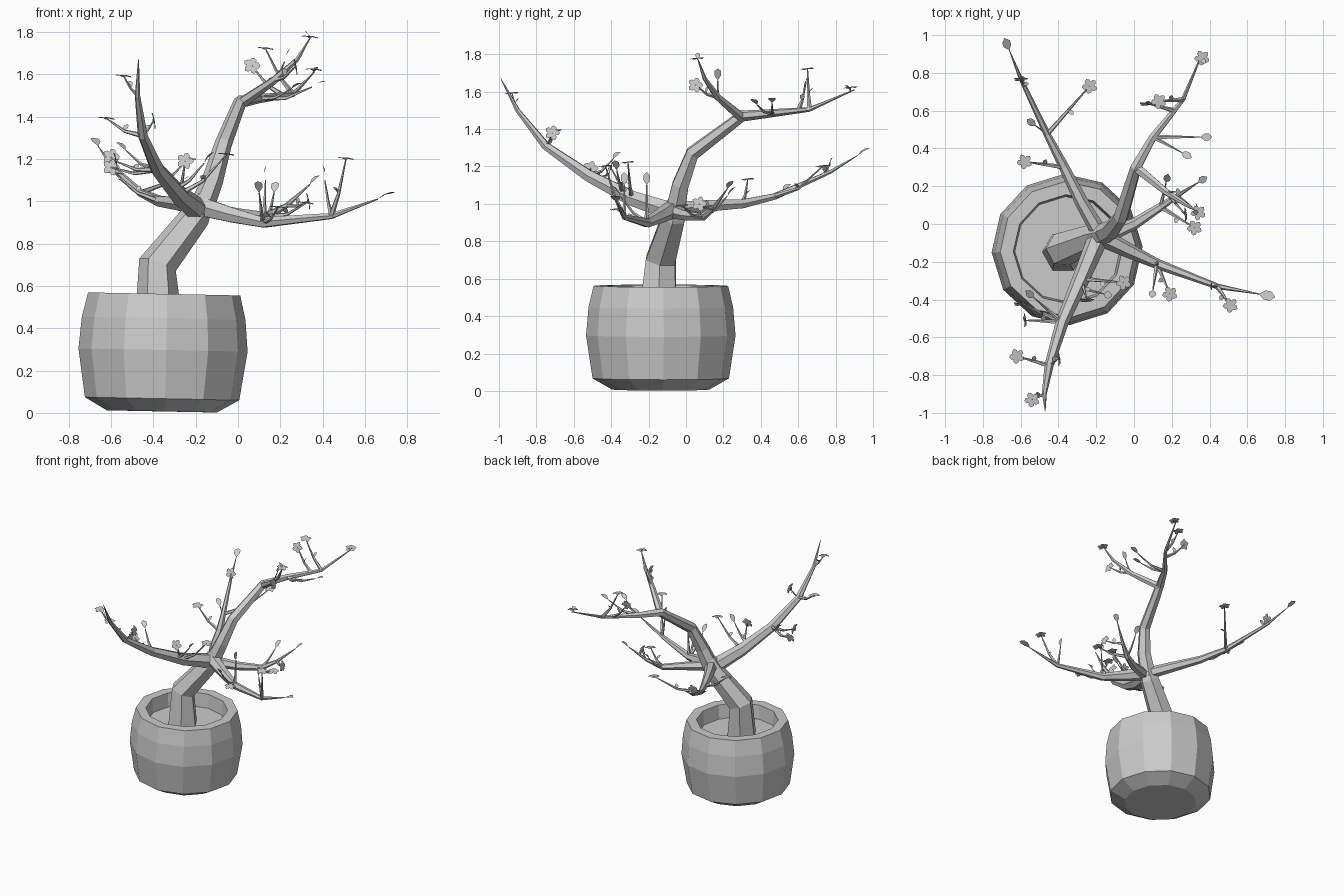
import bpy, bmesh, math
from mathutils import Vector, Matrix

cube = bpy.data.objects.get("Cube")
if cube:
    bpy.data.objects.remove(cube)

mat = bpy.data.materials.new("plain grey")
mat.use_nodes = True
grey = (0.6, 0.6, 0.6, 1)
mat.diffuse_color = grey
mat.node_tree.nodes["Principled BSDF"].inputs["Base Color"].default_value = grey

UP, SIDE, FRONT = Vector((.1, -.1, 1)), Vector((1, .1, .2)), Vector((.1, -1, .3))


def finish(bm, name):
    mesh = bpy.data.meshes.new(name)
    bm.to_mesh(mesh)
    bm.free()
    mesh.materials.append(mat)
    obj = bpy.data.objects.new(name, mesh)
    bpy.context.collection.objects.link(obj)
    return obj


def skin(bm, rings):
    """Join rings of vertices into a closed tube."""
    count = len(rings[0])
    faces = [bm.faces.new(rings[0]), bm.faces.new(rings[-1])]
    for low, high in zip(rings, rings[1:]):
        for i in range(count):
            faces.append(bm.faces.new((low[i], low[i - 1], high[i - 1], high[i])))
    bmesh.ops.recalc_face_normals(bm, faces=faces)


def tube(bm, points, thick, thin, sides):
    """Faceted limb that narrows evenly from thick to thin."""
    last = len(points) - 1
    along = (points[last] - points[0]).normalized()
    side = Vector((0, 1, 0)) if abs(along.x) > .8 else Vector((1, 0, 0))
    rings = []
    for k, p in enumerate(points):
        t = (points[min(k + 1, last)] - points[max(k - 1, 0)]).normalized()
        side = (side - t * side.dot(t)).normalized()
        across = t.cross(side)
        radius = thick + (thin - thick) * k / last
        angles = [math.tau * i / sides for i in range(sides)]
        rings.append([bm.verts.new(p + radius * (side * math.cos(a) + across * math.sin(a)))
                      for a in angles])
    skin(bm, rings)


def petal_shape(bm, at, basis, length, width):
    """Pointed, slightly cupped outline lying along the local X axis."""
    shape = [(0, 0, 0)]
    shape += [(f * length, -width, .1 * length) for f in (.4, .75)]
    shape += [(length, 0, 0)]
    shape += [(f * length, width, .1 * length) for f in (.75, .4)]
    bm.faces.new([bm.verts.new(at + basis @ Vector(c)) for c in shape])


def flower(bm, at, facing):
    basis = facing.to_track_quat("Z", "Y").to_matrix()
    for i in range(5):
        turn = Matrix.Rotation(math.tau * i / 5, 3, "Z")
        petal_shape(bm, at, basis @ turn, .042, .014)


def leaf(bm, at, along, length):
    petal_shape(bm, at, along.to_track_quat("X", "Z").to_matrix(), length, length * .26)


def branch(name, path, thick, thin, twigs=(), end_leaf=0):
    """Limb with twigs; each twig has its place along the path, its tip, and
    the way its flower faces, or None where it ends in a leaf."""
    points = [Vector(p) for p in path]
    wood, foliage = bmesh.new(), bmesh.new()
    tube(wood, points, thick, thin, 6)
    for place, tip, facing in twigs:
        k = min(int(place), len(points) - 2)
        start, tip = points[k].lerp(points[k + 1], place - k), Vector(tip)
        length = (tip - start).length
        bend = start.lerp(tip, .5) - Vector((0, 0, .1 * length))
        tube(wood, [start, bend, tip], min(.014, .06 * length + .002), .003, 5)
        if facing:
            flower(foliage, tip, facing)
            # Small side leaf at the bend of a flowering twig
            sprout = (tip - start).cross(facing).normalized() + UP
            leaf(foliage, bend, sprout, .045)
        else:
            leaf(foliage, tip, tip - bend, .07)
    if end_leaf:
        leaf(foliage, points[-1], points[-1] - points[-2], end_leaf)
    finish(wood, name)
    if foliage.faces:
        finish(foliage, name + "_foliage")
    else:
        foliage.free()


# Pot: twelve-sided, with a rim and a sunken soil surface
profile = [(.26, 0), (.365, .06), (.4, .29), (.387, .44), (.36, .555), (.29, .555), (.28, .45)]
angles = [math.tau * i / 12 for i in range(12)]
bm = bmesh.new()
skin(bm, [[bm.verts.new((r * math.cos(a), r * math.sin(a), z)) for a in angles] for r, z in profile])
pot = finish(bm, "pot")
pot.location = (-.36, -.135, .007)
pot.rotation_euler = (0, .02, .04)

# Trunk
branch("trunk", [(-.375, -.15, .44), (-.38, -.135, .7), (-.2, -.065, .93), (-.16, -.05, 1.02)], .112, .05)

# Main branches with their twigs
branch("upper_branch",
       [(-.18, -.06, .95), (-.12, -.03, 1.1), (-.07, .035, 1.27), (.01, .3, 1.47),
        (.1, .46, 1.485), (.26, .66, 1.505), (.36, .9, 1.61)], .06, .003,
       [(5, (.13, .65, 1.72), UP), (4.7, (.065, .64, 1.64), FRONT),
        (4, (.35, .46, 1.54), None), (4, (.25, .38, 1.53), None), (5.9, (.36, .88, 1.62), UP)])
branch("crown_branch", [(.01, .3, 1.46), (.17, .17, 1.57), (.28, .1, 1.67), (.34, .065, 1.77)], .028, .003,
       [(1, (.27, .05, 1.635), SIDE), (1, (.22, .17, 1.66), None), (3, (.34, .06, 1.775), UP)])
branch("front_branch",
       [(-.18, -.05, .95), (-.28, -.29, 1.03), (-.38, -.52, 1.15), (-.45, -.75, 1.31),
        (-.475, -.9, 1.5), (-.47, -.99, 1.67)], .057, .002,
       [(1, (-.055, -.31, 1.22), UP), (1, (-.25, -.4, 1.19), FRONT), (1.2, (-.16, -.37, 1.18), None),
        (2, (-.58, -.51, 1.19), SIDE), (2, (-.53, -.39, 1.24), None), (2, (-.6, -.42, 1.16), FRONT),
        (3, (-.62, -.7, 1.39), UP), (3, (-.4, -.715, 1.38), SIDE), (4, (-.54, -.93, 1.59), UP)])
branch("back_branch",
       [(-.17, -.07, .97), (-.28, .12, .99), (-.37, .3, 1), (-.46, .475, 1.04),
        (-.6, .77, 1.17), (-.66, .92, 1.26)], .044, .002,
       [(3, (-.235, .73, 1.2), UP), (3, (-.52, .52, 1.07), None), (2, (-.58, .33, 1.13), UP),
        (3.8, (-.6, .77, 1.21), FRONT)], .08)
branch("left_branch",
       [(-.19, -.06, .98), (-.03, -.14, .935), (.12, -.21, .9), (.44, -.33, .93), (.66, -.37, 1.01)],
       .052, .003,
       [(3, (.51, -.43, 1.2), UP), (3, (.41, -.33, 1.1), None), (2, (.13, -.21, 1.1), None),
        (2, (.19, -.37, .97), UP), (2, (.1, -.35, 1.04), None)], .095)
branch("inner_branch",
       [(-.16, -.07, .96), (0, 0, .94), (.14, .09, .93), (.23, .15, .98), (.34, .22, 1.08)], .04, .003,
       [(2, (.32, -.02, .99), UP), (3, (.33, .07, 1), SIDE), (2, (.17, .22, 1.04), None)], .07)
